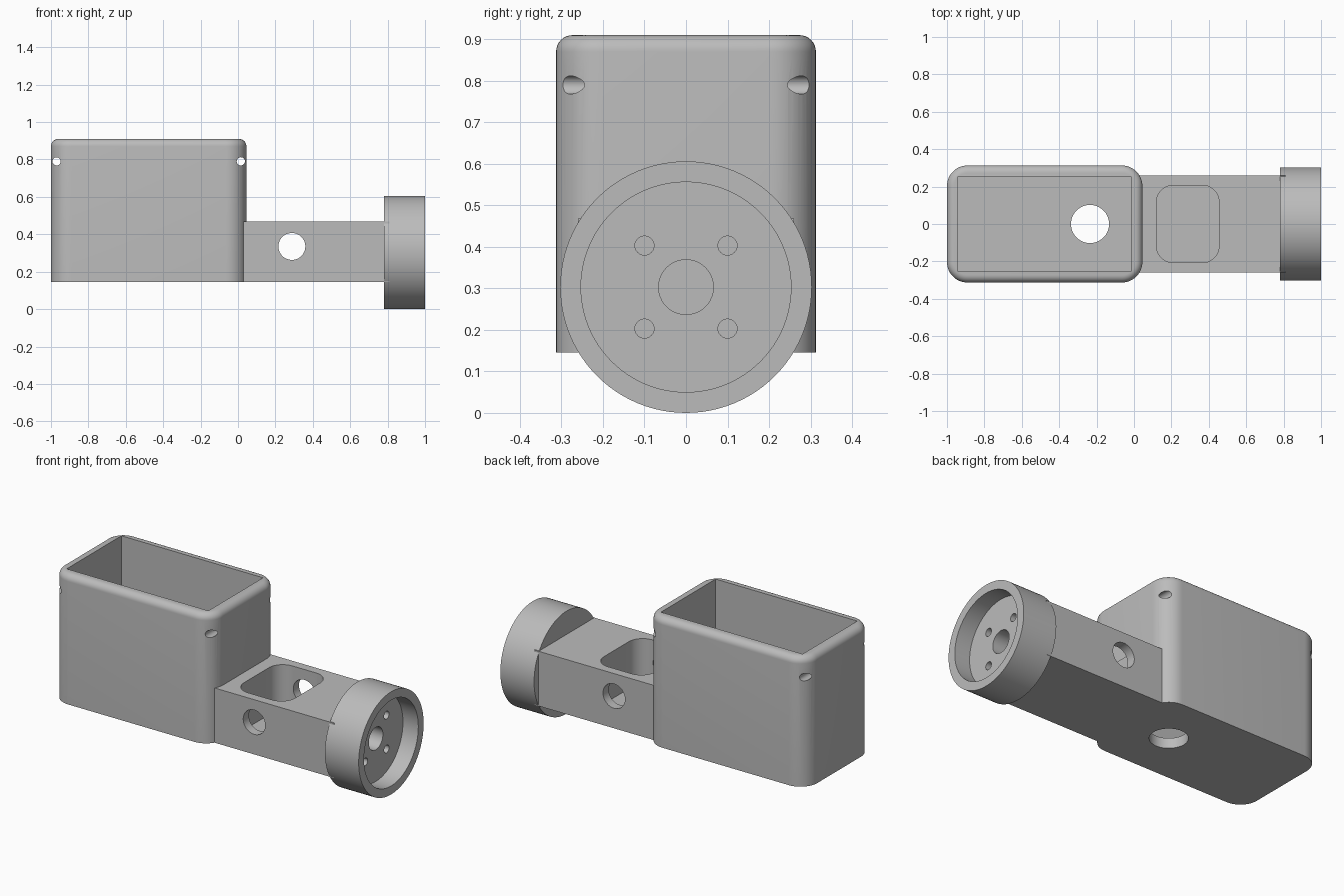
import bpy, bmesh, math
from mathutils import Matrix, Vector

cube = bpy.data.objects.get("Cube")
if cube:
    bpy.data.objects.remove(cube, do_unlink=True)

grey = bpy.data.materials.new("plain grey")
grey.use_nodes = True
GREY = (0.5, 0.5, 0.5, 1)
grey.diffuse_color = GREY
grey.node_tree.nodes["Principled BSDF"].inputs["Base Color"].default_value = GREY


def finish(bm, name):
    mesh = bpy.data.meshes.new(name)
    bm.to_mesh(mesh)
    bm.free()
    mesh.materials.append(grey)
    obj = bpy.data.objects.new(name, mesh)
    bpy.context.collection.objects.link(obj)
    return obj


def block(name, low, high, corner=0, top=0):
    """Box between two corners, with rounded upright edges and top rim."""
    bm = bmesh.new()
    bmesh.ops.create_cube(bm, size=1)
    low, high = Vector(low), Vector(high)
    bmesh.ops.scale(bm, vec=high - low, verts=bm.verts)
    bmesh.ops.translate(bm, vec=(low + high) / 2, verts=bm.verts)
    if corner:
        upright = [e for e in bm.edges if abs(e.verts[0].co.z - e.verts[1].co.z) > 0.01]
        bmesh.ops.bevel(bm, geom=upright, offset=corner, segments=12,
                        profile=0.5, affect='EDGES')
    if top:
        rim = [e for e in bm.edges if all(v.co.z > high.z - 0.001 for v in e.verts)]
        bmesh.ops.bevel(bm, geom=rim, offset=top, segments=8,
                        profile=0.5, affect='EDGES')
    return finish(bm, name)


def rod(name, axis, center, radius, length, sides=48):
    bm = bmesh.new()
    turn = Vector((0, 0, 1)).rotation_difference(Vector(axis)).to_matrix().to_4x4()
    bmesh.ops.create_cone(bm, cap_ends=True, segments=sides, radius1=radius,
                          radius2=radius, depth=length,
                          matrix=Matrix.Translation(center) @ turn)
    return finish(bm, name)


def carve(obj, cutters):
    """Subtract each cutter, bake the result and remove the cutters."""
    for cutter in cutters:
        mod = obj.modifiers.new("cut", 'BOOLEAN')
        mod.operation, mod.solver, mod.object = 'DIFFERENCE', 'EXACT', cutter
    graph = bpy.context.evaluated_depsgraph_get()
    obj.data = bpy.data.meshes.new_from_object(obj.evaluated_get(graph))
    obj.modifiers.clear()
    for cutter in cutters:
        bpy.data.objects.remove(cutter, do_unlink=True)


X, Y, Z = (1, 0, 0), (0, 1, 0), (0, 0, 1)
BASE = 0.145

# Open box with a drain hole and two pin tunnels through its end walls
box = block("open_box", (-1, -0.313, BASE), (0.045, 0.313, 0.91), 0.11, 0.04)
carve(box, [
    block("cavity", (-0.94, -0.255, 0.205), (-0.015, 0.255, 1.2)),
    rod("drain", Z, (-0.235, 0, 0.15), 0.102, 0.3),
    rod("pin_a", Y, (-0.97, 0, 0.79), 0.022, 1, 24),
    rod("pin_b", Y, (0.015, 0, 0.79), 0.022, 1, 24),
])

# Arm with a rounded pocket and a cross hole
arm = block("arm", (0, -0.26, BASE), (0.81, 0.26, 0.468))
carve(arm, [
    block("pocket", (0.12, -0.207, 0.19), (0.455, 0.207, 0.7), 0.09),
    rod("cross_hole", Y, (0.288, 0, 0.335), 0.072, 1),
    rod("seat", X, (0.88, 0, 0.303), 0.29, 0.2),
])

# Round end flange: recessed face, shaft hole and four bolt holes
HUB = 0.303
flange = rod("round_flange", X, (0.89, 0, HUB), 0.303, 0.22, 96)
cuts = [rod("recess", X, (1, 0, HUB), 0.253, 0.2, 96),
        rod("shaft", X, (0.9, 0, HUB), 0.066, 0.22)]
for sy in (-1, 1):
    for sz in (-1, 1):
        cuts.append(rod("bolt", X, (0.9, sy * 0.1, HUB + sz * 0.1), 0.023, 0.22, 24))
carve(flange, cuts)

# Smooth curved surfaces, keep hard edges
bpy.ops.object.select_all(action='DESELECT')
for part in (box, arm, flange):
    part.select_set(True)
bpy.context.view_layer.objects.active = box
bpy.ops.object.shade_smooth_by_angle(angle=math.radians(30))
